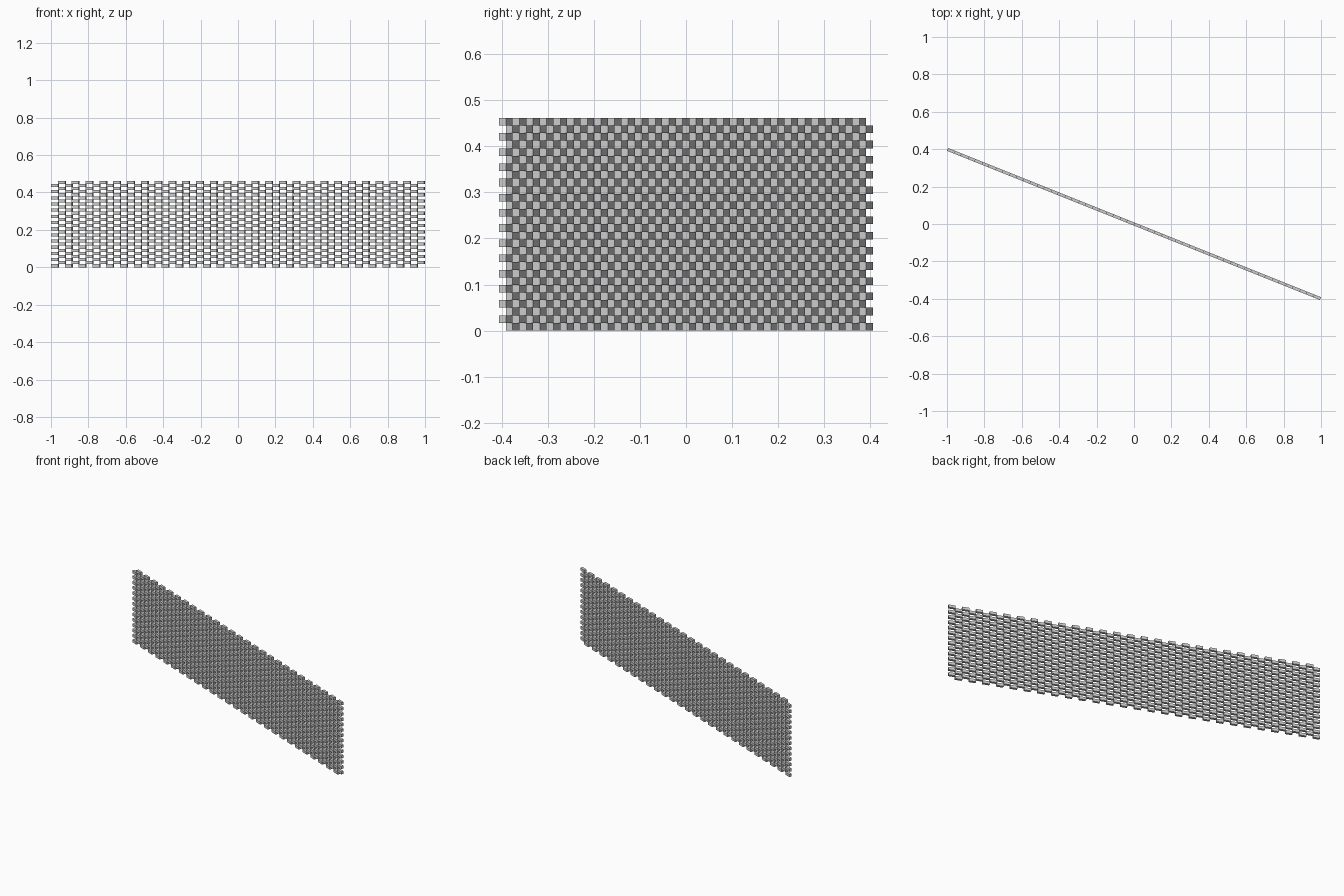
import bpy
from math import atan2, cos, sin

if "Cube" in bpy.data.objects:
    bpy.data.objects.remove(bpy.data.objects["Cube"])

# Wall layout: open checkerboard brick screen running diagonally in plan
ANGLE = atan2(-0.4, 1.0)
THICK = 0.0159
HEIGHT = 0.462
ROWS = 28
BRICKS = 27
ROW_H = HEIGHT / ROWS
WALL_LEN = (2.0 - THICK * abs(sin(ANGLE))) / cos(ANGLE)
BRICK_LEN = WALL_LEN / (2 * BRICKS)


def box_mesh(name, cx, cz):
    """One brick, placed in wall space (x along wall, z up)."""
    x, y, z = BRICK_LEN / 2, THICK / 2, ROW_H / 2
    verts = [(cx + i * x, j * y, cz + k * z)
             for i in (-1, 1) for j in (-1, 1) for k in (-1, 1)]
    faces = [(0, 1, 3, 2), (4, 6, 7, 5), (0, 4, 5, 1),
             (2, 3, 7, 6), (0, 2, 6, 4), (1, 5, 7, 3)]
    mesh = bpy.data.meshes.new(name)
    mesh.from_pydata(verts, [], faces)
    return mesh


def array(obj, name, count, offset):
    mod = obj.modifiers.new(name, 'ARRAY')
    mod.count = count
    mod.use_relative_offset = False
    mod.use_constant_offset = True
    mod.constant_offset_displace = offset


def courses(name, parity):
    """Every second course; odd ones shift by one brick length."""
    mesh = box_mesh(name, -WALL_LEN / 2 + BRICK_LEN * (0.5 + parity),
                    ROW_H * (0.5 + parity))
    obj = bpy.data.objects.new(name, mesh)
    bpy.context.collection.objects.link(obj)
    obj.rotation_euler.z = ANGLE
    array(obj, "along_wall", BRICKS, (2 * BRICK_LEN, 0, 0))
    array(obj, "up_wall", ROWS // 2, (0, 0, 2 * ROW_H))


# Alternating brick courses
courses("even_brick_courses", 0)
courses("odd_brick_courses", 1)
